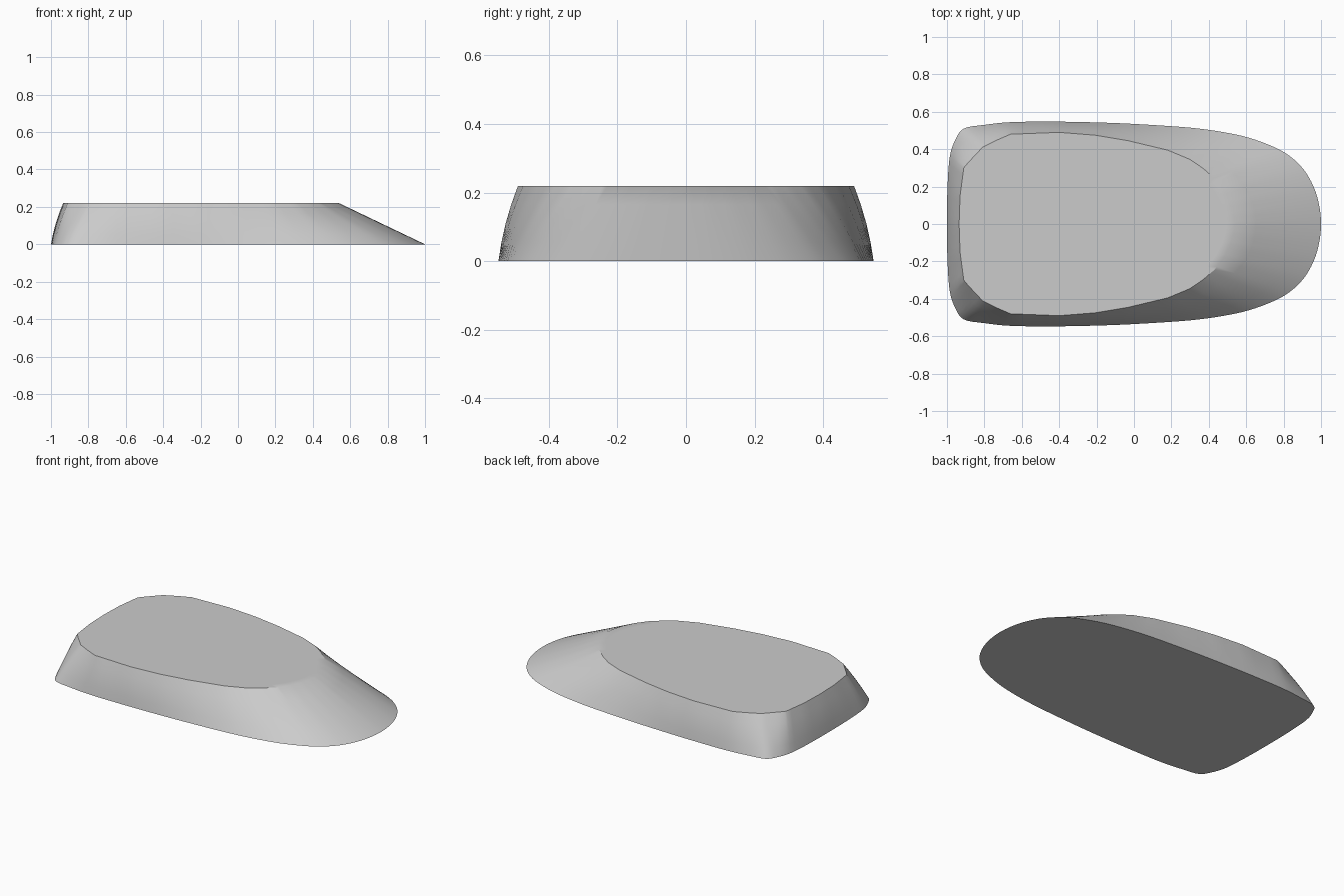
import bpy
import bmesh
import math
from mathutils import Vector

cube = bpy.data.objects.get("Cube")
if cube:
    bpy.data.objects.remove(cube)

HEIGHT = 0.22
STEPS = 4      # outline smoothing between profile points
LAYERS = 4     # wall layers from base to top
BULGE = 0.009  # outward swell of the steep walls

# Half outline from tail to nose: base x, base y, top x, top y
HALF = [
    (-1, 0, -.935, 0), (-.997, .2, -.93, .15), (-.985, .36, -.91, .3),
    (-.955, .45, -.885, .33), (-.91, .51, -.81, .41), (-.8, .53, -.73, .45),
    (-.65, .545, -.66, .48), (-.4, .547, -.4, .49), (-.2, .543, -.21, .475),
    (0, .535, -.03, .445), (.3, .515, .18, .395), (.5, .487, .3, .345),
    (.65, .45, .37, .297), (.8, .385, .43, .245), (.9, .3, .48, .18),
    (.96, .2, .515, .11), (.99, .1, .533, .05), (1, 0, .54, 0),
]


def spline(a, b, c, d, t):
    """Smooth curve through b and c."""
    return 0.5 * (2 * b + (c - a) * t + (2 * a - 5 * b + 4 * c - d) * t ** 2
                  + (3 * b - a - 3 * c + d) * t ** 3)


# Mirror the half outline into a closed loop, then refine it
loop = HALF + [(bx, -by, tx, -ty) for bx, by, tx, ty in HALF[-2:0:-1]]
base_points = [Vector(p[:2]) for p in loop]
top_points = [Vector(p[2:]) for p in loop]
count = len(loop)
base, top = [], []
for i in range(count):
    around = [base_points[(i + k) % count] for k in (-1, 0, 1, 2)]
    for s in range(STEPS):
        t = s / STEPS
        base.append(spline(*around, t))
        top.append(top_points[i].lerp(top_points[(i + 1) % count], t))

# Walls: rings swelling outward where steep, straight along the sloping nose
bm = bmesh.new()
rings = []
for layer in range(LAYERS + 1):
    t = layer / LAYERS
    ring = []
    for b, c in zip(base, top):
        run = b - c
        swell = BULGE * 4 * t * (1 - t) * max(0, 1 - run.length / 0.35)
        p = b.lerp(c, t) + run.normalized() * swell
        ring.append(bm.verts.new((p.x, p.y, HEIGHT * t)))
    rings.append(ring)
size = len(base)
for low, high in zip(rings, rings[1:]):
    for i in range(size):
        j = (i + 1) % size
        bm.faces.new((low[i], low[j], high[j], high[i]))

# Flat underside and flat top with a narrow rim that blends into the nose
bm.faces.new(rings[0])
inner = [bm.verts.new((v.co.x * 0.93 - 0.01, v.co.y * 0.93, HEIGHT))
         for v in rings[-1]]
for i in range(size):
    j = (i + 1) % size
    bm.faces.new((rings[-1][i], rings[-1][j], inner[j], inner[i]))
bm.faces.new(inner)
bmesh.ops.recalc_face_normals(bm, faces=bm.faces[:])

mesh = bpy.data.meshes.new("wedge_body")
bm.to_mesh(mesh)
bm.free()
body = bpy.data.objects.new("wedge_body", mesh)
bpy.context.collection.objects.link(body)

# Plain grey material
grey = bpy.data.materials.new("plain_grey")
grey.use_nodes = True
colour = (0.6, 0.6, 0.6, 1)
grey.diffuse_color = colour
for node in grey.node_tree.nodes:
    if node.type == 'BSDF_PRINCIPLED':
        node.inputs["Base Color"].default_value = colour
mesh.materials.append(grey)

# Smooth shading with crisp rims
bpy.ops.object.select_all(action='DESELECT')
body.select_set(True)
bpy.context.view_layer.objects.active = body
bpy.ops.object.shade_smooth_by_angle(angle=math.radians(30))
